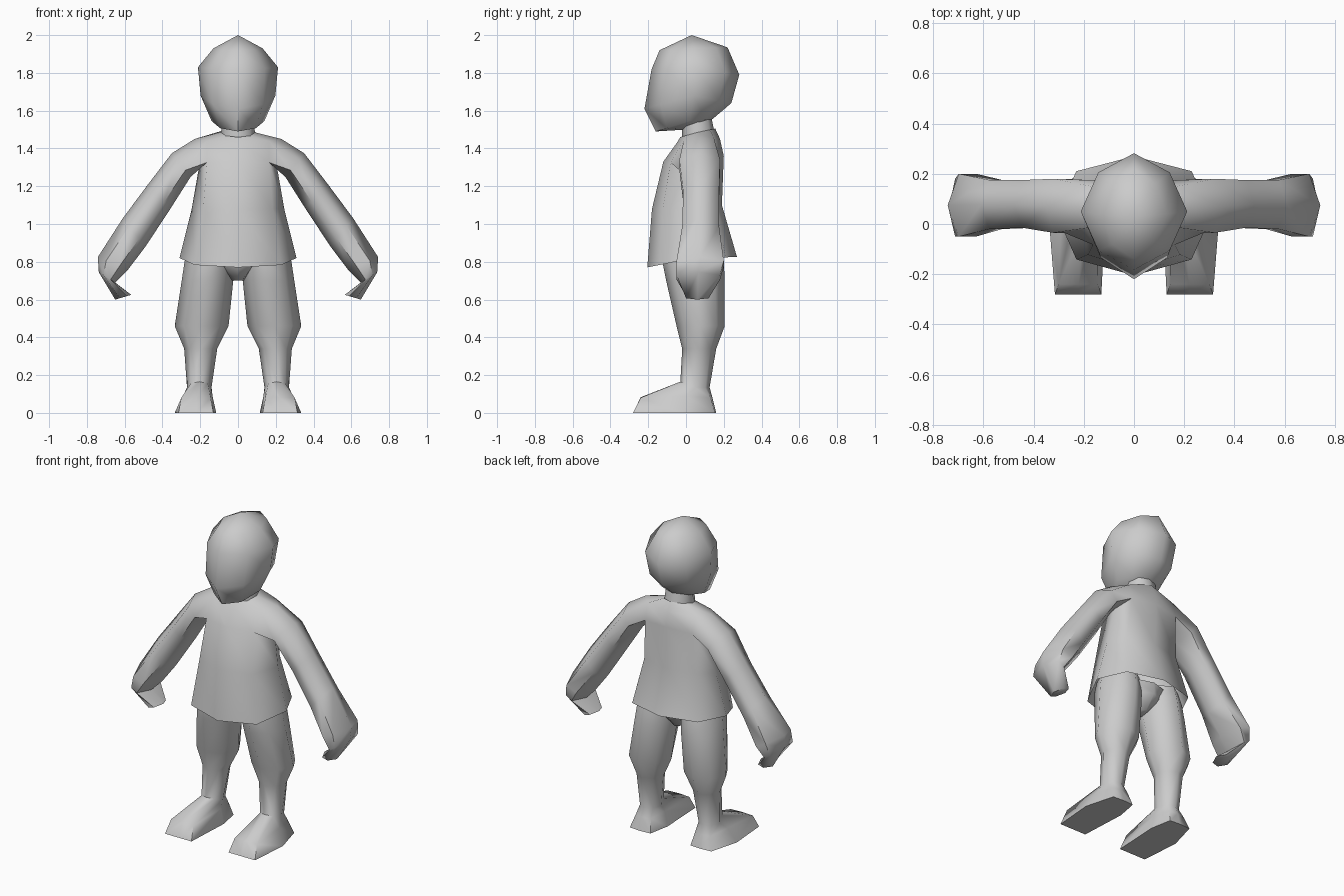
import bpy, bmesh, math
from mathutils import Vector

if "Cube" in bpy.data.objects:
    bpy.data.objects.remove(bpy.data.objects["Cube"])

grey = bpy.data.materials.new("plain grey")
grey.diffuse_color = (0.6, 0.6, 0.6, 1)
grey.use_nodes = True
grey.node_tree.nodes["Principled BSDF"].inputs["Base Color"].default_value = grey.diffuse_color


def finish(name, bm, mirror=False, angle=65):
    bmesh.ops.recalc_face_normals(bm, faces=bm.faces)
    me = bpy.data.meshes.new(name)
    bm.to_mesh(me)
    bm.free()
    me.materials.append(grey)
    ob = bpy.data.objects.new(name, me)
    bpy.context.collection.objects.link(ob)
    if mirror:
        ob.modifiers.new("mirror", "MIRROR").use_mirror_merge = False
    bpy.ops.object.select_all(action='DESELECT')
    ob.select_set(True)
    bpy.context.view_layer.objects.active = ob
    bpy.ops.object.shade_smooth_by_angle(angle=math.radians(angle))
    return ob


def ring(a, front, b, back, k=0.72):
    """Eight points through two side points, a front and a back point."""
    a, front, b, back = map(Vector, (a, front, b, back))
    c = (a + b) / 2
    pts, q = [], [a, front, b, back]
    for i in range(4):
        p, n = q[i], q[(i + 1) % 4]
        pts += [p, c + k * ((p - c) + (n - c))]
    return pts


def skin(bm, vs, skip=()):
    """Bridge successive vertex rings, leaving out (ring, side) pairs."""
    n = len(vs[0])
    for k, (r, s) in enumerate(zip(vs, vs[1:])):
        for i in range(n):
            if (k, i) not in skip:
                j = (i + 1) % n
                bm.faces.new((r[i], r[j], s[j], s[i]))


def loft(name, rings, start=None, end=None, mirror=False, angle=65):
    """Skin rings together; start/end may be an apex point or 'cap'."""
    bm = bmesh.new()
    vs = [[bm.verts.new(p) for p in r] for r in rings]
    skin(bm, vs)
    for tip, r in ((start, vs[0]), (end, vs[-1])):
        if tip == 'cap':
            bm.faces.new(r)
        elif tip:
            t = bm.verts.new(tip)
            for i in range(len(r)):
                bm.faces.new((r[i], r[(i + 1) % len(r)], t))
    return finish(name, bm, mirror, angle)


def body_ring(hw, ymid, zmid, yf, zf, yb, zb, k=0.72):
    return ring((-hw, ymid, zmid), (0, yf, zf), (hw, ymid, zmid), (0, yb, zb), k)


# head
loft("head", [
    body_ring(.13, .04, 1.93, -.14, 1.92, .22, 1.935, .67),
    body_ring(.212, .05, 1.83, -.182, 1.82, .282, 1.79, .67),
    body_ring(.198, .04, 1.68, -.22, 1.61, .24, 1.64, .67),
    body_ring(.14, .02, 1.545, -.16, 1.49, .14, 1.555, .68),
], start=(0, .03, 2.0), end=(0, .0, 1.50))

# neck
loft("neck", [
    body_ring(.085, .06, 1.56, -.02, 1.54, .135, 1.56),
    body_ring(.09, .06, 1.47, -.02, 1.45, .15, 1.49),
])

# shirt, open at the hem, with a hole at each shoulder
bm = bmesh.new()
shirt = [[bm.verts.new(p) for p in r] for r in (
    body_ring(.09, .06, 1.485, -.03, 1.46, .155, 1.505),
    body_ring(.23, .07, 1.45, -.045, 1.435, .18, 1.45),
    body_ring(.205, .07, 1.31, -.12, 1.33, .2, 1.36, .8),
    body_ring(.245, .05, 1.08, -.18, 1.08, .19, 1.10, .75),
    body_ring(.31, .04, .82, -.205, .77, .27, .825, .74),
)]
skin(bm, shirt, skip=[(1, i) for i in (0, 3, 4, 7)])

# arm sections: outer x z, inner x z, front y, back y
ARM = [
    (.35, 1.375, .25, 1.25, -.035, .18),
    (.48, 1.205, .355, 1.085, -.015, .175),
    (.61, 1.03, .49, .88, -.02, .175),
    (.742, .825, .585, .755, -.05, .20),
    (.737, .745, .65, .69, -.05, .18),
    (.65, .60, .565, .625, .0, .12),
]
# arms with mitten hands grown out of the shoulder holes
up, low = shirt[1], shirt[2]
for side, f, b, sx in ((4, 3, 5, 1), (0, 1, 7, -1)):
    vs = [[up[side], up[f], low[f], low[side], low[b], up[b]]]
    for xo, zo, xi, zi, yf, yb in ARM:
        pts = []
        for t, y in ((0, (yf + yb) / 2), (.28, yf), (.72, yf),
                     (1, (yf + yb) / 2), (.72, yb), (.28, yb)):
            pts.append((sx * (xo + t * (xi - xo)), y, zo + t * (zi - zo)))
        vs.append([bm.verts.new(p) for p in pts])
    skin(bm, vs)
    bm.faces.new(vs[-1])
finish("shirt_and_arms", bm)

# shorts seat between the legs
loft("shorts_seat", [
    body_ring(.18, .04, .85, -.12, .85, .18, .85),
    body_ring(.10, .04, .77, -.11, .77, .18, .78),
    body_ring(.03, .04, .70, -.03, .70, .11, .70),
], end='cap')


# legs with baggy shorts, calves and wedge feet
def leg_ring(z, xi, xo, yf, yb, zf=None, k=.66):
    xm, ym = (xi + xo) / 2, (yf + yb) / 2
    return ring((xi, ym, z), (xm, yf, zf or z), (xo, ym, z), (xm, yb, z), k)


instep = [(.135, .02, .09), (.145, -.24, .08), (.22, -.24, .083), (.30, -.24, .08),
          (.29, .0, .09), (.26, .13, .08), (.21, .14, .08), (.155, .13, .08)]
sole = [(.115, .02, 0), (.13, -.28, 0), (.22, -.28, 0), (.315, -.28, 0),
        (.335, -.03, 0), (.285, .155, 0), (.21, .16, 0), (.14, .155, 0)]
loft("leg", [
    leg_ring(.88, .03, .26, -.12, .18),
    leg_ring(.80, .02, .283, -.125, .20),
    leg_ring(.70, .025, .298, -.105, .205),
    leg_ring(.46, .05, .335, -.05, .205),
    leg_ring(.34, .11, .285, -.02, .16),
    leg_ring(.135, .14, .27, -.03, .125, .165, .7),
    [Vector(p) for p in instep],
    [Vector(p) for p in sole],
], end='cap', mirror=True)
